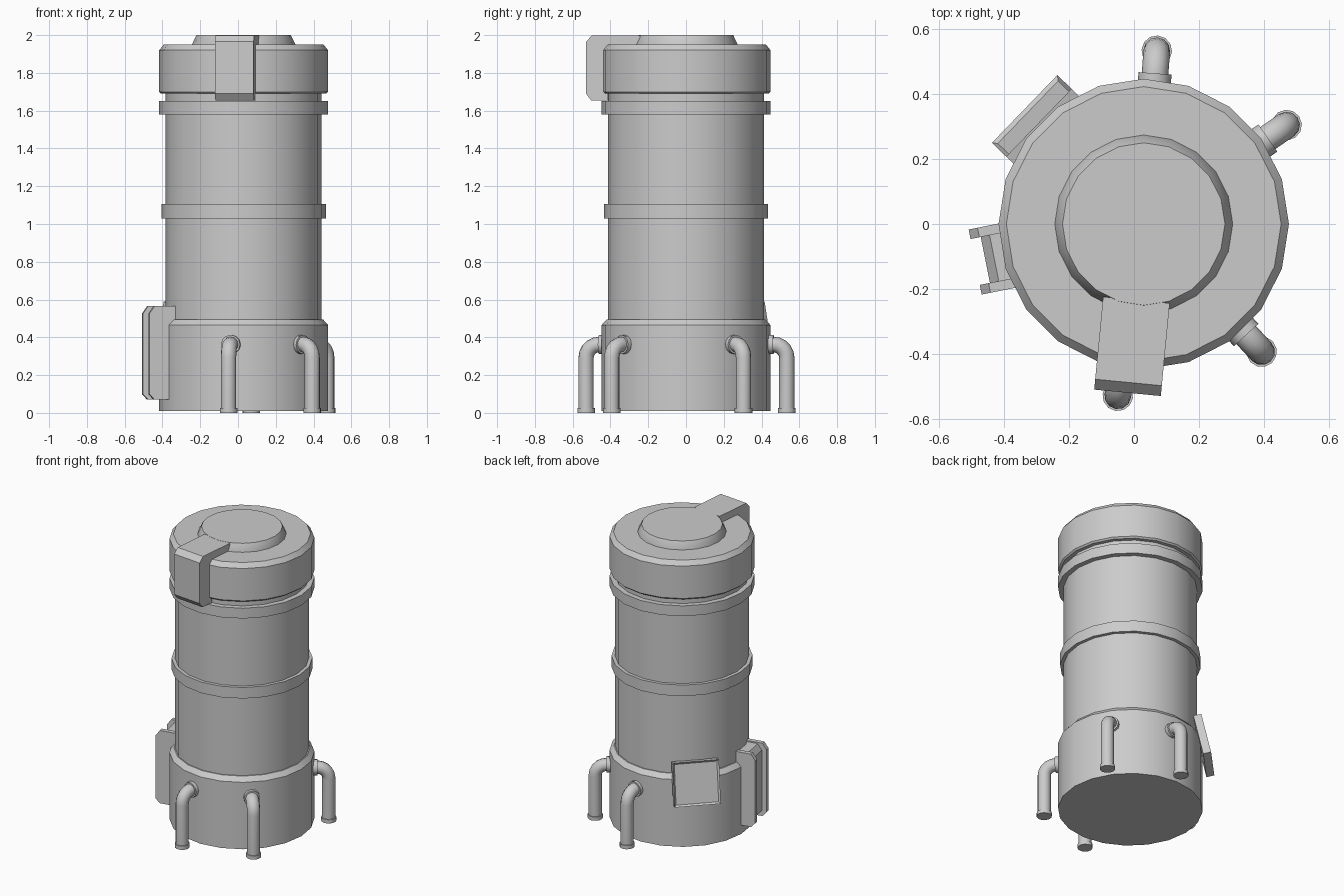
import bpy, bmesh
from math import sin, cos, pi, radians, atan2
from mathutils import Vector, Matrix

if "Cube" in bpy.data.objects:
    bpy.data.objects.remove(bpy.data.objects["Cube"])

CENTER = Vector((0.03, 0, 0))   # axis of the canister


def finish(name, bm, angle=0, smooth=None):
    """Turn a bmesh (local x = outward) into an object placed around the axis."""
    bmesh.ops.recalc_face_normals(bm, faces=bm.faces)
    me = bpy.data.meshes.new(name)
    bm.to_mesh(me)
    bm.free()
    ob = bpy.data.objects.new(name, me)
    bpy.context.collection.objects.link(ob)
    ob.matrix_world = Matrix.Translation(CENTER) @ Matrix.Rotation(radians(angle), 4, 'Z')
    if smooth:
        bpy.ops.object.select_all(action='DESELECT')
        ob.select_set(True)
        bpy.context.view_layer.objects.active = ob
        bpy.ops.object.shade_smooth_by_angle(angle=radians(smooth))
    return ob


def skin(bm, rings):
    """Join rings of points into a capped tube."""
    vs = [[bm.verts.new(p) for p in r] for r in rings]
    n = len(vs[0])
    for a, b in zip(vs, vs[1:]):
        for i in range(n):
            j = (i + 1) % n
            bm.faces.new((a[i], a[j], b[j], b[i]))
    bm.faces.new(vs[0])
    bm.faces.new(vs[-1])


def lathe(name, profile, n=20):
    bm = bmesh.new()
    skin(bm, [[(r * cos(2 * pi * i / n), r * sin(2 * pi * i / n), z) for i in range(n)]
              for r, z in profile])
    return finish(name, bm, 0, 30)


def slab(bm, profile, y0, y1):
    """Extrude an (outward, z) profile sideways."""
    skin(bm, [[(r, y, z) for r, z in profile] for y in (y0, y1)])


# Canister body: base, drum, hoops, cap and raised lid
lathe("base", [(0.447, 0.01), (0.447, 0.465), (0.42, 0.495)])
lathe("drum", [(0.413, 0.48), (0.413, 1.72)])
lathe("middle_hoop", [(0.435, 1.03), (0.435, 1.105)])
lathe("upper_hoop", [(0.447, 1.58), (0.447, 1.65)])
lathe("cap", [(0.437, 1.69), (0.447, 1.70), (0.447, 1.92), (0.423, 1.95)])
lathe("lid", [(0.274, 1.94), (0.274, 1.95), (0.25, 2.0)])

# Latch hooked over the cap at the front
bm = bmesh.new()
slab(bm, [(0.235, 1.999), (0.49, 1.999), (0.522, 1.965), (0.522, 1.69),
          (0.495, 1.655), (0.405, 1.655), (0.405, 1.93), (0.235, 1.93)], -0.103, 0.103)
finish("latch", bm, -95.5)

# Four bent pipes with wall flanges and foot collars
def tube(bm, path, n=12):
    rings = []
    for r, z, a, rad in path:      # a = direction of travel in the outward/z plane
        side = Vector((-sin(a), 0, cos(a)))
        rings.append([Vector((r, 0, z)) + rad * (cos(t) * side + sin(t) * Vector((0, 1, 0)))
                      for t in (2 * pi * k / n for k in range(n))])
    skin(bm, rings)


for k, ang in enumerate((85.7, 34.7, -47.3, -98.6)):
    bm = bmesh.new()
    bend = 0.07
    path = [(0.42, 0.362, 0, 0.041)]
    for s in range(6):
        a = -pi / 2 * s / 5
        path.append((0.535 - bend + bend * sin(-a), 0.362 - bend + bend * cos(a), a, 0.041))
    path.append((0.535, 0.01, -pi / 2, 0.041))
    tube(bm, path)
    tube(bm, [(0.42, 0.362, 0, 0.051), (0.465, 0.362, 0, 0.051)])
    tube(bm, [(0.535, 0.025, -pi / 2, 0.047), (0.535, 0.0, -pi / 2, 0.047)])
    finish(f"pipe_{k + 1}", bm, ang, 40)

# Side box: recessed core between two chamfered rails
bm = bmesh.new()
def box_profile(outer, inset=0.0):
    return [(0.36, 0.565 - inset), (outer - 0.028, 0.565 - inset), (outer, 0.525 - inset),
            (outer, 0.10 + inset), (outer - 0.028, 0.07 + inset), (0.36, 0.07 + inset)]
slab(bm, box_profile(0.50, 0.008), -0.08, 0.08)
slab(bm, box_profile(0.532), -0.102, -0.072)
slab(bm, box_profile(0.532), 0.072, 0.102)
bmesh.ops.translate(bm, verts=bm.verts, vec=(0, 0.013, 0))
finish("side_box", bm, 191.3)

# Tilted square panel with a thin raised rim
bm = bmesh.new()
bmesh.ops.create_cube(bm, size=1, matrix=Matrix.Diagonal((0.05, 0.29, 0.28, 1)))
front = max(bm.faces, key=lambda f: f.calc_center_median().x)
bmesh.ops.inset_region(bm, faces=[front], thickness=0.016)
bmesh.ops.translate(bm, verts=front.verts, vec=(-0.012, 0, 0))
tilt = atan2(0.06, 0.27)
bmesh.ops.transform(bm, verts=bm.verts,
                    matrix=Matrix.Translation((0.455, 0, 0.447)) @ Matrix.Rotation(-tilt, 4, 'Y'))
finish("tilted_panel", bm, 136.0)
